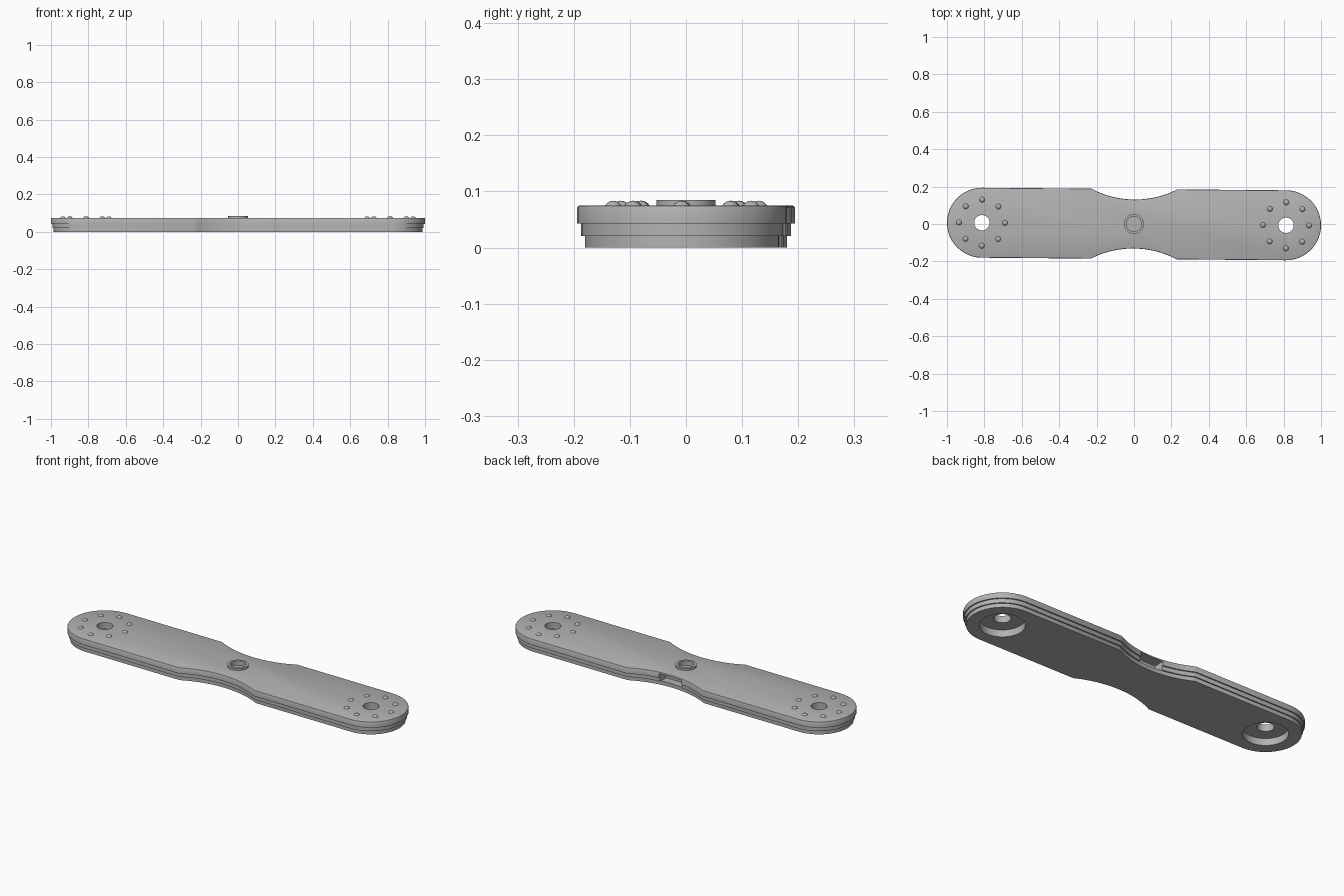
import bpy, bmesh, math
from mathutils import Matrix

if "Cube" in bpy.data.objects:
    bpy.data.objects.remove(bpy.data.objects["Cube"])

TILT = Matrix.Rotation(-0.0085, 4, 'Z')
END_X, END_R = 0.813, 0.187      # rounded ends
WAIST_Y, WAIST_R = 0.631, 0.5    # scooped waist arcs

grey = bpy.data.materials.new("mid_grey")
grey.use_nodes = True
colour = (0.45, 0.45, 0.45, 1)
grey.diffuse_color = colour
grey.node_tree.nodes["Principled BSDF"].inputs["Base Color"].default_value = colour


def finish(bm, name):
    bmesh.ops.recalc_face_normals(bm, faces=bm.faces)
    mesh = bpy.data.meshes.new(name)
    bm.to_mesh(mesh)
    bm.free()
    mesh.materials.append(grey)
    obj = bpy.data.objects.new(name, mesh)
    bpy.context.collection.objects.link(obj)
    obj.matrix_world = TILT
    return obj


def outline(inset):
    """Half outline from the right end over the top, then its half turn."""
    r, scoop = END_R - inset, WAIST_R + inset
    half = math.asin(math.sqrt(scoop ** 2 - (WAIST_Y - r) ** 2) / scoop)
    pts = []
    for i in range(25):
        a = -math.pi / 2 + math.pi * i / 24
        pts.append((END_X + r * math.cos(a), r * math.sin(a)))
    for i in range(25):
        a = half * (1 - i / 12)
        pts.append((scoop * math.sin(a), WAIST_Y - scoop * math.cos(a)))
    return pts + [(-x, -y) for x, y in pts]


def loft(name, rings):
    """Closed solid through a stack of equal point rings."""
    bm = bmesh.new()
    loops = [[bm.verts.new((x, y, z)) for x, y in pts] for pts, z in rings]
    n = len(loops[0])
    for a, b in zip(loops, loops[1:]):
        for i in range(n):
            j = (i + 1) % n
            bm.faces.new((a[i], a[j], b[j], b[i]))
    bm.faces.new(loops[0][::-1])
    bm.faces.new(loops[-1])
    return finish(bm, name)


def circle(r, x=0, n=40):
    return [(x + r * math.cos(2 * math.pi * i / n), r * math.sin(2 * math.pi * i / n))
            for i in range(n)]


def cut(obj, cutter):
    cutter.hide_render = True
    mod = obj.modifiers.new("cut", 'BOOLEAN')
    mod.operation, mod.solver, mod.object = 'DIFFERENCE', 'EXACT', cutter
    bpy.context.view_layer.objects.active = obj
    bpy.ops.object.modifier_apply(modifier=mod.name)
    bpy.data.objects.remove(cutter)


def smooth(obj):
    bpy.ops.object.select_all(action='DESELECT')
    obj.select_set(True)
    bpy.context.view_layer.objects.active = obj
    bpy.ops.object.shade_smooth_by_angle(angle=math.radians(30))


# Three stepped layers with a softened top rim
steps = [(0.014, 0), (0.014, 0.021), (0.007, 0.021), (0.007, 0.043),
         (0, 0.043), (0, 0.071), (0.0015, 0.074), (0.004, 0.075)]
body = loft("stepped_arm_body", [(outline(o), z) for o, z in steps])

# Through holes and wide counterbores underneath, at both ends
for side in (-1, 1):
    x = side * END_X
    cut(body, loft("hole_cutter", [(circle(0.041, x), -0.1), (circle(0.041, x), 0.2)]))
    cut(body, loft("counterbore_cutter", [(circle(0.11, x), -0.1), (circle(0.11, x), 0.038)]))

# Centre recess and the slot in the back of the waist
cut(body, loft("recess_cutter", [(circle(0.04), 0.06), (circle(0.04), 0.2)]))
slot = [(-0.068, 0.075), (0.068, 0.075), (0.068, 0.3), (-0.068, 0.3)]
cut(body, loft("slot_cutter", [(slot, 0.021), (slot, 0.066)]))
smooth(body)

# Raised centre collar
collar = loft("centre_collar", [(circle(0.053), 0.07), (circle(0.053), 0.085)])
cut(collar, loft("collar_cutter", [(circle(0.04), 0), (circle(0.04), 0.2)]))
smooth(collar)

# Ring of eight round studs about each hole
for side, label in ((-1, "right"), (1, "left")):
    bm = bmesh.new()
    for i in range(8):
        a = math.pi * i / 4
        place = Matrix.Translation((side * END_X + 0.123 * math.cos(a),
                                    0.123 * math.sin(a), 0.067))
        bmesh.ops.create_uvsphere(bm, u_segments=16, v_segments=12,
                                  radius=0.0165, matrix=place)
    smooth(finish(bm, label + "_studs"))
